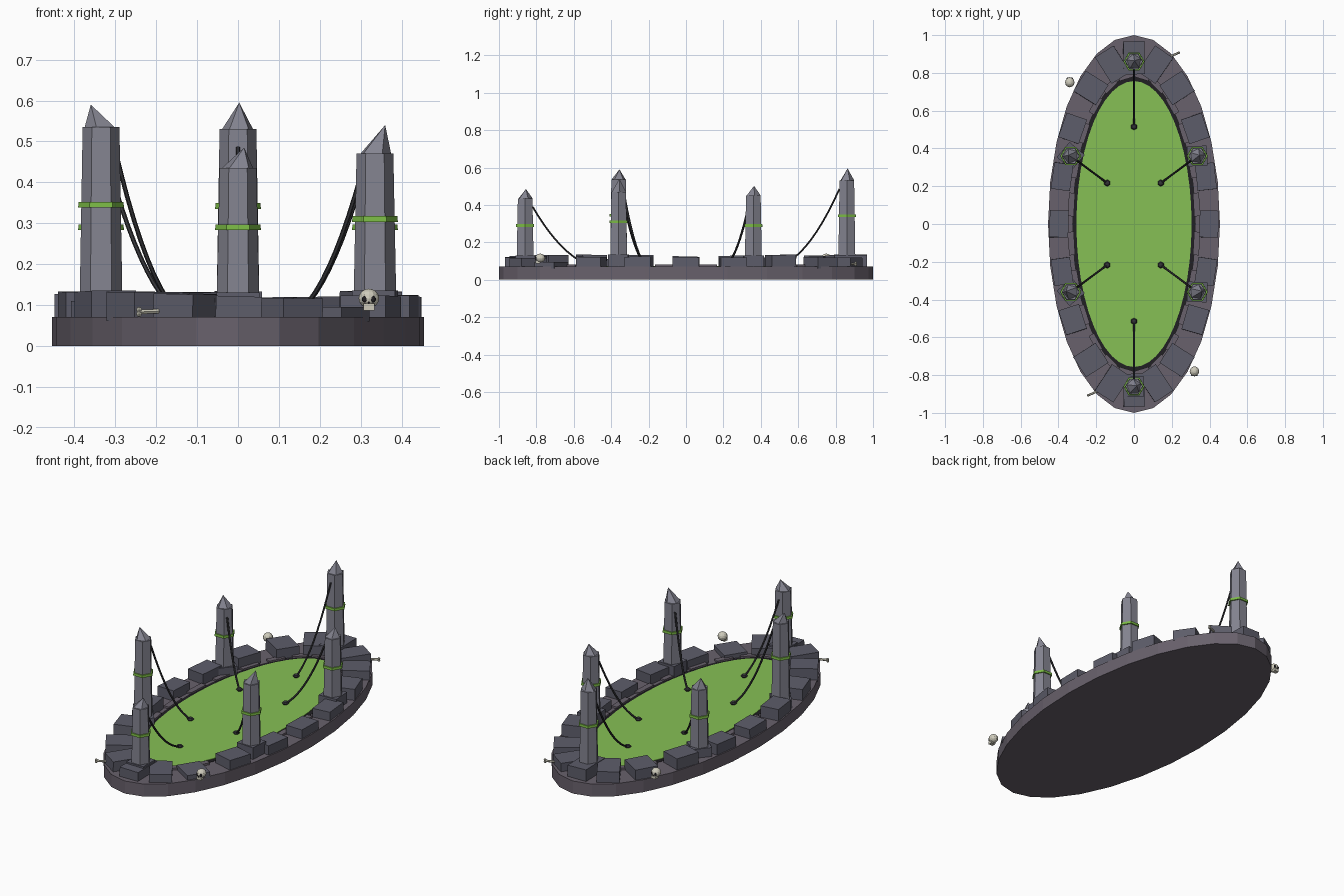
import bpy, bmesh, math, random
from mathutils import Vector, Matrix

if "Cube" in bpy.data.objects:
    bpy.data.objects.remove(bpy.data.objects["Cube"])
random.seed(4)


def mat(name, r, g, b):
    m = bpy.data.materials.new(name)
    m.diffuse_color = (r, g, b, 1)
    m.use_nodes = True
    m.node_tree.nodes["Principled BSDF"].inputs["Base Color"].default_value = m.diffuse_color
    return m


BASE = mat("base_stone", .14, .12, .15)
BLOCK = mat("block_stone", .11, .11, .145)
PILLAR = mat("pillar_stone", .23, .23, .28)
DARK = mat("dark", .015, .014, .017)
POOL = mat("pool_green", .24, .53, .09)
GLOW = mat("band_green", .20, .50, .06)
IRON = mat("iron", .035, .035, .04)
BONE = mat("bone", .62, .60, .50)


def finish(name, bm, m):
    bmesh.ops.recalc_face_normals(bm, faces=bm.faces)
    me = bpy.data.meshes.new(name)
    bm.to_mesh(me)
    bm.free()
    me.materials.append(m)
    ob = bpy.data.objects.new(name, me)
    bpy.context.collection.objects.link(ob)
    return ob


def prism(name, n, z0, z1, rx0, ry0, rx1, ry1, m, c=(0, 0), a0=0, top=(0, 0)):
    """Elliptical frustum; a zero top radius gives a cone."""
    bm = bmesh.new()

    def ring(rx, ry, z, off):
        return [bm.verts.new((c[0] + off[0] + rx * math.cos(a0 + i * math.tau / n),
                              c[1] + off[1] + ry * math.sin(a0 + i * math.tau / n), z)) for i in range(n)]
    lo = ring(rx0, ry0, z0, (0, 0))
    bm.faces.new(lo)
    if rx1 == 0:
        tip = bm.verts.new((c[0] + top[0], c[1] + top[1], z1))
        for i in range(n):
            bm.faces.new((lo[i], lo[(i + 1) % n], tip))
    else:
        hi = ring(rx1, ry1, z1, top)
        bm.faces.new(hi)
        for i in range(n):
            j = (i + 1) % n
            bm.faces.new((lo[i], lo[j], hi[j], hi[i]))
    return finish(name, bm, m)


def box(name, loc, size, rot, m, tilt=0):
    bm = bmesh.new()
    bmesh.ops.create_cube(bm, size=1, matrix=Matrix.Translation(loc) @ Matrix.Rotation(rot, 4, 'Z')
                          @ Matrix.Rotation(tilt, 4, 'X') @ Matrix.Diagonal((*size, 1)))
    return finish(name, bm, m)


def ball(name, loc, r, m, seg=8, scale=(1, 1, 1)):
    bm = bmesh.new()
    bmesh.ops.create_uvsphere(bm, u_segments=seg, v_segments=max(4, seg * 2 // 3), radius=r,
                              matrix=Matrix.Translation(loc) @ Matrix.Diagonal((*scale, 1)))
    return finish(name, bm, m)


def tube(name, pts, r, m, sides=6):
    """Sweep a polygon along a path."""
    bm = bmesh.new()
    pts = [Vector(p) for p in pts]
    rings = []
    for i, p in enumerate(pts):
        d = (pts[min(i + 1, len(pts) - 1)] - pts[max(i - 1, 0)]).normalized()
        u = d.cross(Vector((0, 0, 1))).normalized()
        v = u.cross(d)
        rings.append([bm.verts.new(p + r * (u * math.cos(k * math.tau / sides) + v * math.sin(k * math.tau / sides)))
                      for k in range(sides)])
    bm.faces.new(rings[0])
    bm.faces.new(rings[-1])
    for a, b in zip(rings, rings[1:]):
        for k in range(sides):
            j = (k + 1) % sides
            bm.faces.new((a[k], a[j], b[j], b[k]))
    return finish(name, bm, m)


# Base slab, dark pool bed and green pool surface
prism("base", 28, 0, .07, .455, 1, .455, 1, BASE, a0=math.pi / 2)
prism("pool_bed", 48, .05, .0715, .327, .785, .327, .785, DARK)
prism("pool", 48, .06, .0745, .305, .757, .305, .757, POOL)

# Outer ring of rough blocks
for i in range(20):
    t = math.radians(i * 18 - 1.5 * math.sin(math.radians(i * 72)))
    c, s = math.cos(t), math.sin(t)
    end = abs(s) ** 3
    top = .095 if i == 17 else random.uniform(.115, .135)
    box("rim_block", (.397 * c, .88 * s, (.06 + top) / 2), (.10 + .075 * end, .142 - .03 * end, top - .06),
        math.atan2(s / .88, c / .4) + random.uniform(-.03, .03), BLOCK, random.uniform(-.03, .03))

# Low inner kerb stones around the pool
for i in range(24):
    t = (i + .5) * math.tau / 24
    c, s = math.cos(t), math.sin(t)
    box("kerb_stone", (.334 * c, .79 * s, .068), (.032, .075 + .05 * c * c, .026),
        math.atan2(s / .79, c / .334), BASE)

# Pillars: x, y, shoulder z, tip z, band z, tip offset x, plinth top, chain end
pillars = [(0, -.86, .435, .485, .29, .015, .13, (0, -.515)),
           (0, .86, .53, .595, .342, .003, .13, (0, .515)),
           (-.335, -.36, .535, .59, .345, -.025, .11, (-.142, -.217)),
           (.335, -.36, .47, .54, .31, .025, .135, (.142, -.217)),
           (-.335, .36, .44, .497, .29, -.012, .12, (-.142, .217)),
           (.335, .36, .45, .502, .29, .012, .13, (.142, .217))]
for x, y, sh, tip, band, off, pl, (ex, ey) in pillars:
    rot = 0 if x == 0 else math.atan2(y / .74, x / .155)
    box("plinth", (x, y, (.06 + pl) / 2), (.105, .105, pl - .06), rot * .3, BLOCK)
    prism("pillar", 6, .07, sh, .053, .053, .045, .045, PILLAR, (x, y))
    prism("pillar_tip", 5, sh, tip, .04, .04, 0, 0, PILLAR, (x, y), a0=.4 + x * 3, top=(off, .004))
    prism("glow_band", 6, band - .007, band + .007, .056, .056, .055, .055, GLOW, (x, y))
    # Sagging chain to an anchor in the pool
    d = Vector((ex - x, ey - y)).normalized() * .04
    a = Vector((x + d.x, y + d.y, sh - .045))
    b = Vector((ex, ey, .078))
    pts = []
    for k in range(11):
        f = k / 10
        p = a.lerp(b, f)
        p.z -= .28 * (a.z - b.z) * 4 * f * (1 - f) * .6
        pts.append(p)
    tube("chain", pts, .0055, IRON)
    ball("chain_anchor", (ex, ey, .08), .018, IRON, 6, (1, 1, .6))

# Skulls resting on the rim, facing outward
for x, y, f in ((.32, -.78, -1), (-.34, .75, 1)):
    ball("skull", (x, y, .116), .025, BONE, 12, (1, 1.05, .95))
    box("skull_jaw", (x, y + f * .012, .095), (.027, .024, .016), 0, BONE)
    for sx in (-1, 1):
        ball("eye_socket", (x + sx * .010, y + f * .0205, .114), .0075, DARK, 8, (1, .7, 1.1))
    box("nose_hole", (x, y + f * .0255, .105), (.004, .004, .006), 0, DARK)

# Loose bones with knobbed ends
for x, y in ((-.215, -.895), (.21, .895)):
    h = Vector((.027, .012, .001))
    c = Vector((x, y, .084))
    tube("bone_shaft", [c - h, c + h], .006, BONE)
    for e in (-1, 1):
        for k in (-1, 1):
            ball("bone_knob", c + h * e + Vector((0, 0, .005 * k)), .0075, BONE, 6)
